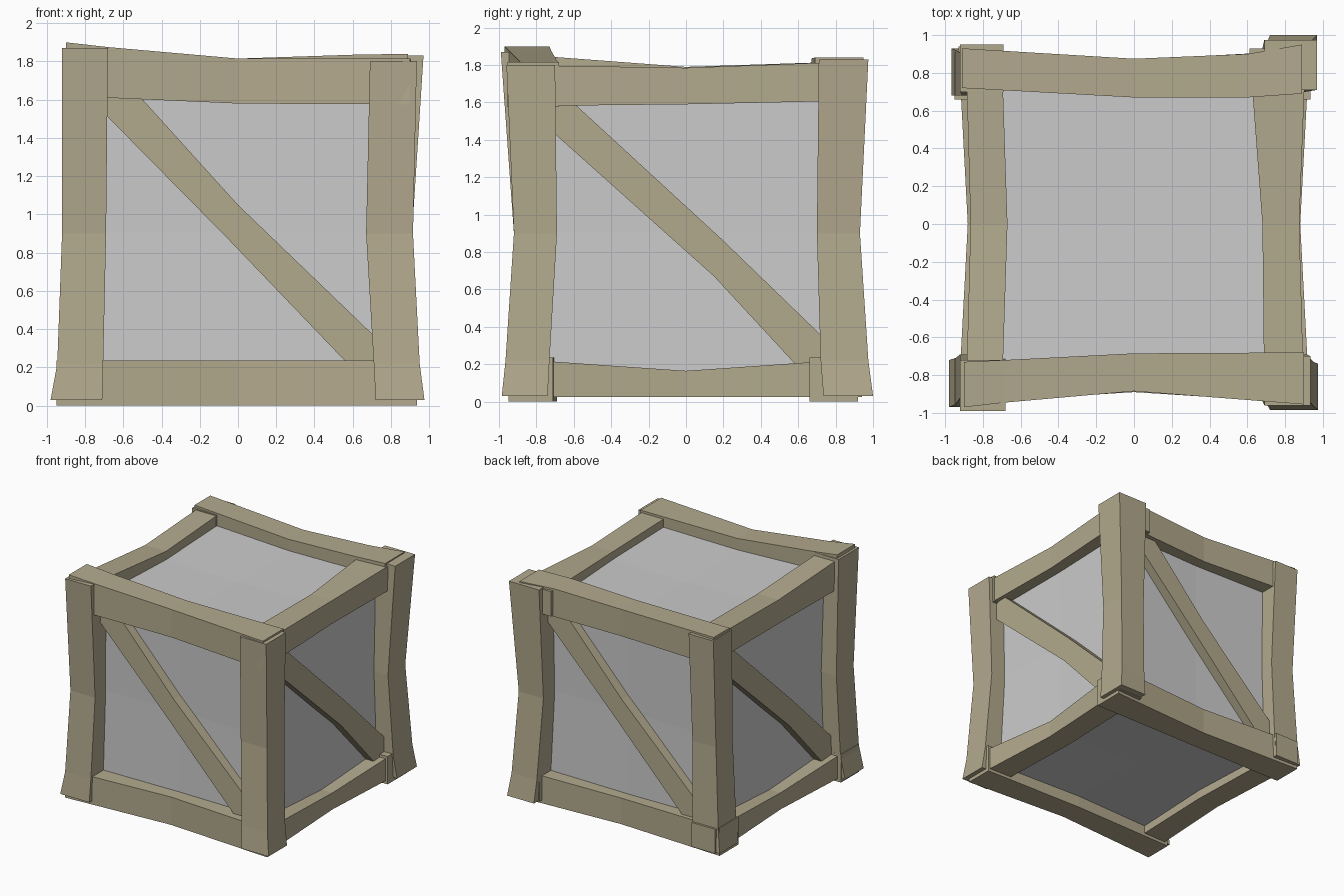
import bpy, bmesh
from math import pi
from mathutils import Matrix, Vector

wood = bpy.data.materials.new("wood")
wood.diffuse_color = (0.45, 0.40, 0.27, 1)


def finish(name, bm, mat=None):
    bmesh.ops.recalc_face_normals(bm, faces=bm.faces)
    me = bpy.data.meshes.new(name)
    bm.to_mesh(me)
    bm.free()
    ob = bpy.data.objects.new(name, me)
    bpy.context.collection.objects.link(ob)
    if mat:
        me.materials.append(mat)
    return ob


def loft(name, rings, turn=0):
    """Join four-cornered rings into one closed, flat-faced plank."""
    bm = bmesh.new()
    rot = Matrix.Rotation(turn, 3, 'Z')
    vs = [[bm.verts.new(rot @ Vector(p)) for p in r] for r in rings]
    for a, b in zip(vs, vs[1:]):
        for i in range(4):
            j = (i + 1) % 4
            bm.faces.new((a[i], a[j], b[j], b[i]))
    bm.faces.new(vs[0])
    bm.faces.new(vs[-1])
    return finish(name, bm, wood)


def beam(name, axis, sections):
    """Each section: place along axis, then min/max of the other two axes."""
    order = {'x': lambda t, a, b: (t, a, b),
             'y': lambda t, a, b: (a, t, b),
             'z': lambda t, a, b: (a, b, t)}[axis]
    loft(name, [[order(t, a, b) for a, b in ((a0, b0), (a1, b0), (a1, b1), (a0, b1))]
                for t, a0, a1, b0, b1 in sections])


# Corner posts, pinched at the middle and flared at the foot
beam("post_front_left", 'z', [(0.03, -0.98, -0.71, -0.97, -0.72), (0.22, -0.945, -0.705, -0.955, -0.71),
                              (0.9, -0.92, -0.69, -0.92, -0.69), (1.87, -0.92, -0.68, -0.99, -0.72)])
beam("post_front_right", 'z', [(0.03, 0.72, 0.975, -0.985, -0.74), (0.22, 0.71, 0.95, -0.965, -0.73),
                               (0.9, 0.67, 0.915, -0.92, -0.69), (1.80, 0.69, 0.935, -0.96, -0.70)])
beam("post_back_left", 'z', [(0.03, -0.965, -0.71, 0.68, 0.93), (0.22, -0.945, -0.705, 0.68, 0.92),
                             (0.9, -0.91, -0.69, 0.68, 0.90), (1.82, -0.92, -0.69, 0.70, 0.95)])
beam("post_back_right", 'z', [(0.03, 0.72, 0.97, 0.735, 1.0), (0.22, 0.71, 0.945, 0.72, 0.975),
                              (0.9, 0.68, 0.91, 0.70, 0.93), (1.83, 0.69, 0.97, 0.71, 0.975)])

# Top rails
beam("top_rail_front", 'x', [(-0.90, -0.97, -0.73, 1.62, 1.90), (-0.68, -0.945, -0.72, 1.61, 1.875),
                             (0, -0.885, -0.685, 1.58, 1.815), (0.9, -0.955, -0.68, 1.575, 1.815)])
beam("top_rail_back", 'x', [(-0.91, 0.72, 0.93, 1.60, 1.84), (0, 0.67, 0.875, 1.59, 1.815),
                            (0.6, 0.67, 0.90, 1.60, 1.835), (0.89, 0.69, 0.95, 1.61, 1.84)])
beam("top_rail_right", 'y', [(-0.92, 0.69, 0.90, 1.58, 1.80), (0, 0.68, 0.875, 1.59, 1.785),
                             (0.93, 0.61, 0.91, 1.61, 1.82)])
beam("top_rail_left", 'y', [(-0.93, -0.89, -0.70, 1.60, 1.86), (0, -0.865, -0.67, 1.59, 1.79),
                            (0.90, -0.89, -0.70, 1.61, 1.82)])

# Bottom rails
beam("bottom_rail_front", 'x', [(-0.95, -0.95, -0.71, 0, 0.235), (0, -0.89, -0.69, 0, 0.235),
                                (0.935, -0.95, -0.71, 0, 0.235)])
beam("bottom_rail_back", 'x', [(-0.95, 0.66, 0.91, 0, 0.235), (0, 0.66, 0.87, 0, 0.22),
                               (0.935, 0.66, 0.92, 0, 0.235)])
for side, s in (("right", 1), ("left", -1)):
    beam("bottom_rail_" + side, 'y', [(-0.94, s * 0.71, s * 0.93, 0.025, 0.23),
                                      (0, s * 0.68, s * 0.88, 0.025, 0.165),
                                      (0.94, s * 0.71, s * 0.93, 0.025, 0.23)])

# Diagonal braces: (lower edge, upper edge) points along each brace
long_brace = [((-0.77, 1.60), (-0.57, 1.68)), ((-0.06, 0.88), (0.0, 1.05)), ((0.64, 0.15), (0.79, 0.29))]
side_brace = [((-0.80, 1.52), (-0.68, 1.67)), ((0.15, 0.67), (0.19, 0.87)), ((0.64, 0.14), (0.79, 0.29))]
for k, side in enumerate(("front", "right", "back", "left")):
    pts = side_brace if k % 2 else long_brace
    rings = []
    for (ux, uz), (vx, vz) in pts:
        rings.append([(ux, -0.86, uz), (vx, -0.86, vz), (vx, -0.74, vz), (ux, -0.74, uz)])
    loft("brace_" + side, rings, k * pi / 2)

# Grey panel box, slightly drawn in at the middle of every side
bm = bmesh.new()
bmesh.ops.create_cube(bm, size=2)
bmesh.ops.subdivide_edges(bm, edges=bm.edges[:], cuts=1, use_grid_fill=True)
for v in bm.verts:
    n = sum(abs(c) < 0.1 for c in v.co)
    f = 0.79 - 0.01 * n
    v.co = Vector((v.co.x * f, v.co.y * f, 0.91 + v.co.z * (f + 0.03)))
finish("inner_panels", bm)
